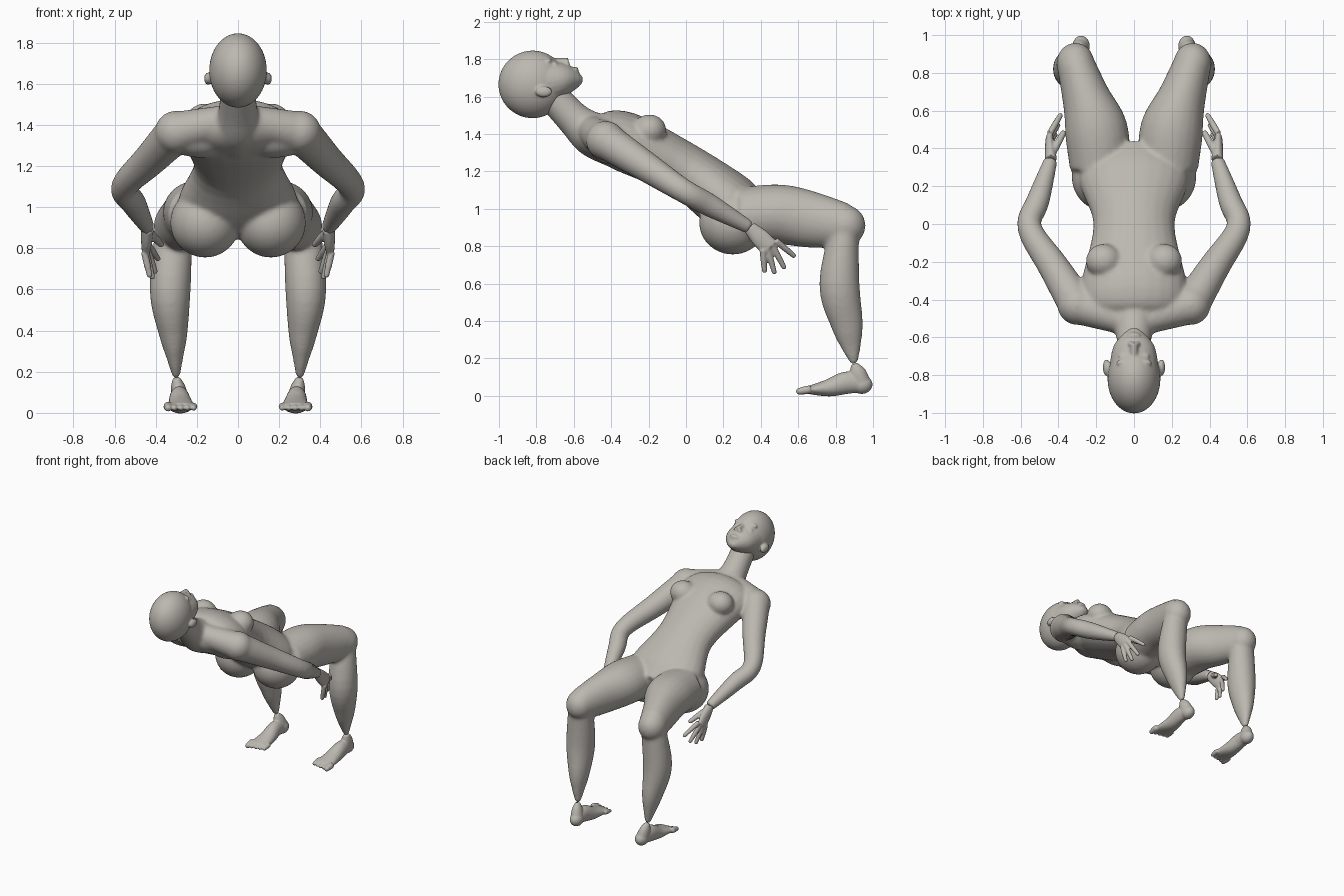
import bpy, bmesh, math
from mathutils import Vector, Matrix
from mathutils.geometry import interpolate_bezier

cube = bpy.data.objects.get("Cube")
if cube:
    bpy.data.objects.remove(cube, do_unlink=True)

skin = bpy.data.materials.new("warm grey")
skin.use_nodes = True
skin.diffuse_color = (.5, .475, .435, 1)
skin.node_tree.nodes["Principled BSDF"].inputs["Base Color"].default_value = skin.diffuse_color
MIRROR = Matrix.Scale(-1, 4, Vector((1, 0, 0)))


def at(x, y, z):
    return Vector((x, y, z))


def smooth_path(values, steps=6):
    """Smooth curve through every vector of a list."""
    last = len(values) - 1
    slopes = [(values[min(i + 1, last)] - values[max(i - 1, 0)]) / 6 for i in range(last + 1)]
    path = []
    for i in range(last):
        start, end = values[i], values[i + 1]
        path += interpolate_bezier(start, start + slopes[i], end - slopes[i + 1], end, steps)[:-1]
    return path + [values[last]]


def limb(bm, *stations, sides=24):
    """Skin elliptical rings; a station is a point, half width and optional half depth."""
    points = smooth_path([station[0] for station in stations])
    sizes = smooth_path([at(station[1], station[-1], 0) for station in stations])
    rings = []
    for i, (point, size) in enumerate(zip(points, sizes)):
        ahead = points[min(i + 1, len(points) - 1)]
        behind = points[max(i - 1, 0)]
        tangent = (ahead - behind).normalized()
        across = at(1, 0, 0)
        across = (across - tangent * across.dot(tangent)).normalized()
        through = tangent.cross(across)
        ring = []
        for k in range(sides):
            angle = math.tau * k / sides
            offset = across * size.x * math.cos(angle) + through * size.y * math.sin(angle)
            ring.append(bm.verts.new(point + offset))
        rings.append(ring)
    for ring, after in zip(rings, rings[1:]):
        for k in range(sides):
            bm.faces.new((ring[k - 1], ring[k], after[k], after[k - 1]))
    bm.faces.new(rings[0])
    bm.faces.new(rings[-1])


def blob(bm, center, width, depth, height):
    shape = Matrix.Translation(center) @ Matrix.Diagonal((width, depth, height, 1))
    bmesh.ops.create_icosphere(bm, subdivisions=4, radius=1, matrix=shape)


def digit(bm, base, tip, radius):
    """Tapered finger or toe with a round end."""
    end = radius * .8
    limb(bm, (base, radius), (base.lerp(tip, .5), radius), (tip, end), sides=12)
    blob(bm, tip, end, end, end)


def add_mirrored(bm):
    """Copy everything built so far to the other side."""
    copy = bmesh.ops.duplicate(bm, geom=bm.verts[:] + bm.edges[:] + bm.faces[:])
    verts = [item for item in copy["geom"] if isinstance(item, bmesh.types.BMVert)]
    bmesh.ops.transform(bm, matrix=MIRROR, verts=verts)


def finish(bm, name, voxel, softness):
    """Fuse the overlapping volumes into one smooth surface."""
    bmesh.ops.recalc_face_normals(bm, faces=bm.faces)
    mesh = bpy.data.meshes.new(name)
    bm.to_mesh(mesh)
    bm.free()
    mesh.materials.append(skin)
    part = bpy.data.objects.new(name, mesh)
    bpy.context.scene.collection.objects.link(part)
    fuse = part.modifiers.new("fuse", 'REMESH')
    fuse.mode = 'VOXEL'
    fuse.voxel_size = voxel
    fuse.use_smooth_shade = True
    soften = part.modifiers.new("soften", 'SMOOTH')
    soften.factor = .5
    soften.iterations = softness


# Joints of the left side
shoulder = at(.3, -.43, 1.365)
elbow = at(.553, -.02, 1.1)
wrist = at(.44, .34, .9)
hip = at(.18, .3, .96)
thigh = at(.2, .5, .97)
knee = at(.31, .85, .91)
calf = at(.33, .82, .6)
ankle = at(.3, .9, .17)


def build_body():
    bm = bmesh.new()
    # collar, shoulder, shoulder blade, chest and seat
    limb(bm, (at(.04, -.51, 1.42), .08), (shoulder, .1))
    blob(bm, shoulder, .105, .105, .105)
    blob(bm, at(.18, -.41, 1.34), .17, .11, .1)
    blob(bm, at(.16, -.195, 1.42), .095, .09, .085)
    blob(bm, at(.16, .25, .925), .17, .18, .17)
    # arm
    limb(bm, (shoulder, .1), (shoulder.lerp(elbow, .5), .082), (elbow, .065),
         (elbow.lerp(wrist, .4), .062), (wrist, .037))
    # thigh, knee and shin
    limb(bm, (hip, .16, .155), (thigh, .167, .16), (thigh.lerp(knee, .5), .127, .15),
         (knee, .1, .12))
    blob(bm, knee, .1, .11, .11)
    limb(bm, (knee, .09, .075), (calf, .1, .108), (calf.lerp(ankle, .5), .07, .087),
         (calf.lerp(ankle, .8), .038, .052), (ankle, .018))
    add_mirrored(bm)
    # torso and neck
    limb(bm, (at(0, -.56, 1.43), .12, .08), (at(0, -.48, 1.39), .23, .12),
         (at(0, -.33, 1.36), .28, .16), (at(0, 0, 1.2), .215, .147),
         (at(0, .25, 1.02), .29, .163), (at(0, .4, .95), .15, .11))
    limb(bm, (at(0, -.73, 1.62), .085), (at(0, -.6, 1.48), .093),
         (at(0, -.5, 1.4), .12), (at(0, -.38, 1.34), .12))
    finish(bm, "body", .01, 16)


def build_head():
    bm = bmesh.new()
    # ear, eye, brow and nostril
    blob(bm, at(.145, -.76, 1.625), .02, .045, .03)
    blob(bm, at(.055, -.7, 1.772), .028, .014, .014)
    blob(bm, at(.05, -.735, 1.79), .045, .02, .02)
    blob(bm, at(.016, -.635, 1.777), .016, .014, .014)
    add_mirrored(bm)
    # skull, jaw, nose, lips and chin
    blob(bm, at(0, -.82, 1.665), .14, .183, .181)
    limb(bm, (at(0, -.8, 1.67), .135, .15), (at(0, -.65, 1.69), .11, .092),
         (at(0, -.57, 1.69), .045, .038))
    limb(bm, (at(0, -.72, 1.79), .016), (at(0, -.63, 1.785), .022))
    blob(bm, at(0, -.592, 1.742), .036, .018, .018)
    blob(bm, at(0, -.575, 1.69), .04, .024, .03)
    finish(bm, "head", .007, 6)


def build_hand():
    """Flat palm, four fanned fingers and a thumb on the inside."""
    bm = bmesh.new()
    knuckles = at(.448, .45, .79)
    limb(bm, (wrist, .031, .036), (wrist.lerp(knuckles, .5), .028, .05), (knuckles, .02, .05))
    for finger in range(4):
        fan = finger / 3
        base = at(.445, .48, .83).lerp(at(.455, .41, .78), fan)
        tip = at(.39, .575, .75).lerp(at(.43, .42, .67), fan)
        tip.z -= math.sin(math.pi * fan) * .04
        digit(bm, base, tip, .017)
    digit(bm, at(.43, .38, .88), at(.375, .48, .82), .02)
    return bm


def build_foot():
    """Ankle, heel, sole wedge and a row of toes, the largest outermost."""
    bm = bmesh.new()
    heel = at(.28, .94, .06)
    ball = at(.28, .64, .03)
    limb(bm, (ankle, .017), (ankle.lerp(heel, .4), .035, .045), (heel, .045, .05))
    blob(bm, heel, .046, .057, .05)
    limb(bm, (heel, .04, .045), (at(.285, .86, .07), .048, .06),
         (heel.lerp(ball, .6), .06, .046), (ball, .075, .018))
    for toe in range(5):
        tip = at(.34, .605, .024).lerp(at(.215, .63, .024), toe / 4)
        digit(bm, tip + at(0, .06, .01), tip, .017 if toe else .022)
    return bm


build_body()
build_head()
for name, build in (("hand", build_hand), ("foot", build_foot)):
    for side in ("left", "right"):
        bm = build()
        if side == "right":
            bm.transform(MIRROR)
        finish(bm, side + "_" + name, .006, 3)
